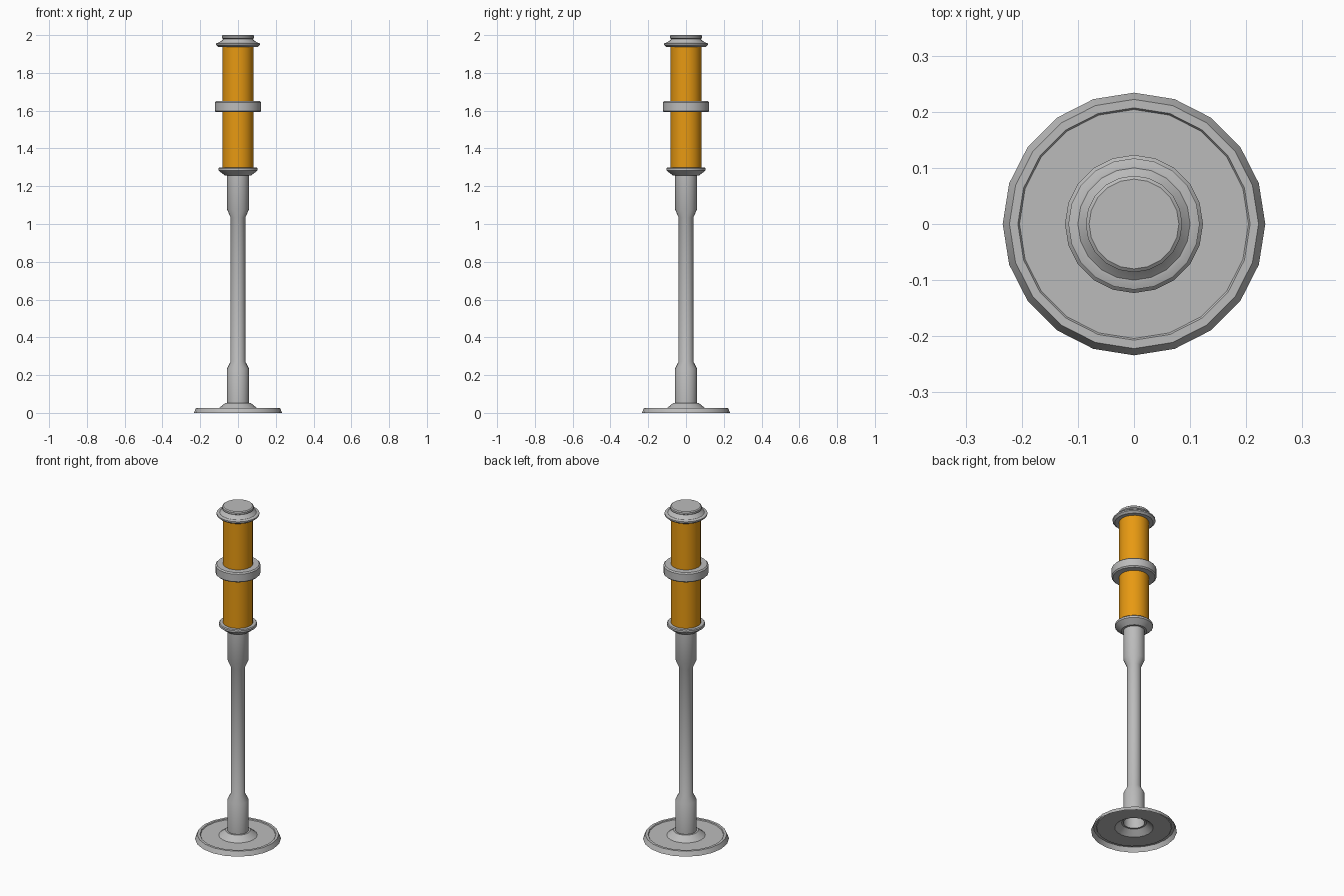
import bpy, bmesh, math

SIDES = 20

cube = bpy.data.objects.get("Cube")
if cube:
    bpy.data.objects.remove(cube, do_unlink=True)


def make_material(name, rgb):
    mat = bpy.data.materials.new(name)
    mat.use_nodes = True
    color = (*rgb, 1)
    mat.diffuse_color = color
    mat.node_tree.nodes["Principled BSDF"].inputs["Base Color"].default_value = color
    return mat


def lathe(name, profile, mat):
    """Turn a bottom-to-top list of (radius, height) points around z."""
    bm = bmesh.new()
    rings = []
    for r, z in profile:
        if r == 0:
            rings.append([bm.verts.new((0, 0, z))] * SIDES)
        else:
            angles = [math.tau * i / SIDES for i in range(SIDES)]
            rings.append([bm.verts.new((r * math.cos(a), r * math.sin(a), z)) for a in angles])
    for low, high in zip(rings, rings[1:]):
        for i in range(SIDES):
            j = (i + 1) % SIDES
            corners = [low[i], low[j], high[j], high[i]]
            bm.faces.new(list(dict.fromkeys(corners)))
    mesh = bpy.data.meshes.new(name)
    bm.to_mesh(mesh)
    bm.free()
    mesh.materials.append(mat)
    obj = bpy.data.objects.new(name, mesh)
    bpy.context.collection.objects.link(obj)
    bpy.ops.object.select_all(action="DESELECT")
    obj.select_set(True)
    bpy.context.view_layer.objects.active = obj
    bpy.ops.object.shade_smooth_by_angle(angle=math.radians(30))
    return obj


grey = make_material("grey metal", (0.5, 0.5, 0.5))
amber = make_material("amber lens", (0.8, 0.32, 0.006))

# Foot plate, open underneath, with a recessed top and a raised collar
lathe("base_plate", [(0.234, 0), (0.222, 0.027), (0.207, 0.027), (0.204, 0.022),
                     (0.105, 0.022), (0.097, 0.028), (0.068, 0.052), (0.058, 0.052)], grey)

# Hollow pole with a thicker sleeve at both ends
lathe("pole", [(0.058, 0.052), (0.058, 0.235), (0.039, 0.272), (0.039, 1.034),
               (0.058, 1.077), (0.058, 1.257)], grey)

# Flared cup holding the lamp
lathe("lamp_cup", [(0.058, 1.257), (0.07, 1.257), (0.104, 1.284), (0.104, 1.295),
                   (0.1, 1.3), (0.08, 1.3)], grey)

# Lamp tube
lathe("lamp_tube", [(0.082, 1.295), (0.082, 1.945)], amber)

# Band around the middle of the lamp
lathe("middle_band", [(0.082, 1.592), (0.116, 1.592), (0.123, 1.599), (0.123, 1.644),
                      (0.116, 1.651), (0.082, 1.651)], grey)

# Lid with a brim, sloped shoulder and rounded button
lathe("lamp_lid", [(0.08, 1.938), (0.105, 1.938), (0.117, 1.948), (0.117, 1.956),
                   (0.104, 1.96), (0.1, 1.96), (0.083, 1.975), (0.079, 1.98),
                   (0.086, 1.984), (0.086, 1.995), (0.08, 2), (0, 2)], grey)
